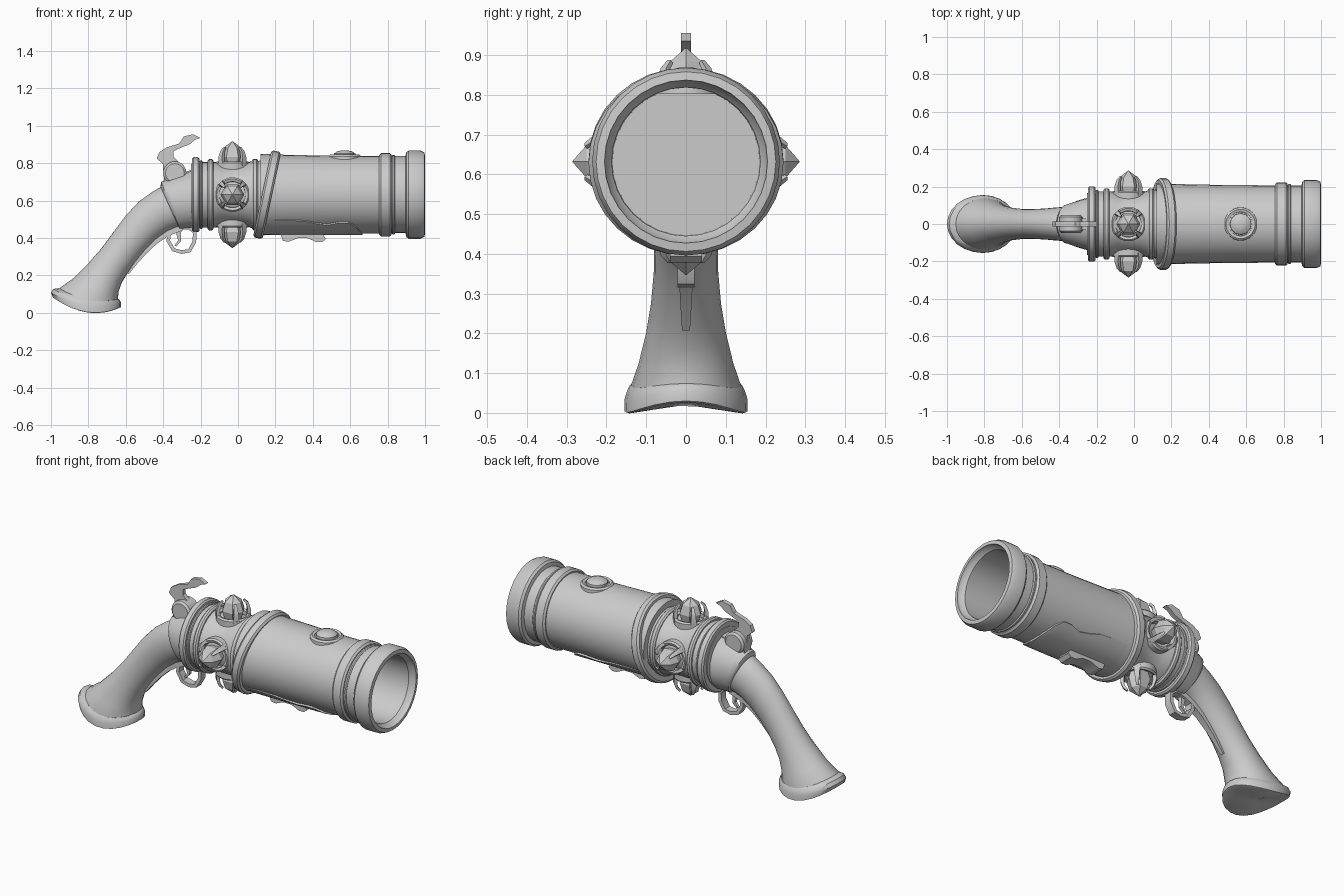
import bpy, bmesh, math
from mathutils import Vector, Matrix

AXIS = 0.632   # height of the barrel axis
N = 32


def finish(name, bm, angle=35):
    bmesh.ops.remove_doubles(bm, verts=bm.verts, dist=1e-5)
    bmesh.ops.recalc_face_normals(bm, faces=bm.faces)
    me = bpy.data.meshes.new(name)
    bm.to_mesh(me)
    bm.free()
    if angle:
        me.shade_smooth()
        me.set_sharp_from_angle(angle=math.radians(angle))
    ob = bpy.data.objects.new(name, me)
    bpy.context.collection.objects.link(ob)
    return ob


def loft(name, rings, angle=35, loop=False):
    """Skin closed rings of points; cap the ends unless they loop."""
    bm = bmesh.new()
    vs = [[bm.verts.new(p) for p in r] for r in rings]
    n = len(vs[0])
    pairs = list(zip(vs, vs[1:])) + ([(vs[-1], vs[0])] if loop else [])
    for a, b in pairs:
        for i in range(n):
            j = (i + 1) % n
            bm.faces.new((a[i], a[j], b[j], b[i]))
    if not loop:
        bm.faces.new(vs[0])
        bm.faces.new(vs[-1])
    return finish(name, bm, angle)


def lathe_x(name, profile, loop=False, center=(0, 0, AXIS)):
    """Turn (x, radius) points around the x axis."""
    rings = [[(x, r * math.cos(t), r * math.sin(t))
              for t in (2 * math.pi * i / N for i in range(N))] for x, r in profile]
    ob = loft(name, rings, loop=loop)
    ob.location = center
    return ob


def lathe_z(name, profile, n=N, angle=35, loop=False):
    """Turn (radius, z) points around the z axis."""
    return loft(name, [[(r * math.cos(t), r * math.sin(t), z)
                for t in (2 * math.pi * i / n for i in range(n))] for r, z in profile],
                angle, loop)


def band(name, x0, x1, r, inner, c=0.008):
    return lathe_x(name, [(x0, inner), (x0, r - c), (x0 + c, r), (x1 - c, r),
                          (x1, r - c), (x1, inner)], loop=True)


def oval_loft(name, sections, n=24):
    """Sections: upper x,z, lower x,z, half width, sideways sag."""
    rings = []
    for ux, uz, lx, lz, w, sag in sections:
        ring = []
        for i in range(n):
            t = 2 * math.pi * i / n
            c, s = math.cos(t) / 2, math.sin(t)
            ring.append(((ux + lx) / 2 + (ux - lx) * c, w * s,
                         (uz + lz) / 2 + (uz - lz) * c - sag * s * s))
        rings.append(ring)
    return loft(name, rings, 40)


def plate(name, outline, half):
    return loft(name, [[(x, y, z) for x, z in outline] for y in (-half, half)], 30)


def sweep(name, path, thick, half, loop=False):
    """Rectangular bar along an x,z path; start/end thickness and half width."""
    pts, rings = [Vector(p) for p in path], []
    m = len(pts)
    for i, p in enumerate(pts):
        a = pts[i - 1] if i or loop else p
        b = pts[(i + 1) % m] if i < m - 1 or loop else p
        d = (b - a).normalized()
        k = i / (m - 1)
        th = thick[0] + (thick[1] - thick[0]) * k
        h = half[0] + (half[1] - half[0]) * k
        nrm = Vector((-d.y, d.x)) * th / 2
        rings.append([((p + nrm * s).x, y * h, (p + nrm * s).y)
                      for s, y in ((1, 1), (1, -1), (-1, -1), (-1, 1))])
    return loft(name, rings, 35, loop)


# Barrel with open bore, flared muzzle and bands
lathe_x("barrel", [(0.12, 0.218), (0.25, 0.213), (0.5, 0.208), (0.895, 0.206),
                   (0.9, 0.226), (0.912, 0.236), (0.975, 0.236), (0.997, 0.226),
                   (1.0, 0.205), (0.985, 0.203), (0.965, 0.187), (0.25, 0.185)])
band("front_band", 0.755, 0.822, 0.223, 0.195, 0.01)
band("thin_band", 0.822, 0.84, 0.213, 0.195, 0.005)
collar = band("slanted_collar", -0.026, 0.026, 0.238, 0.19, 0.01)
collar.location = (0.155, 0, AXIS)
collar.rotation_euler.y = math.radians(12)
collar.scale.y = 1.03

# Breech body and its rings
lathe_x("breech", [(-0.25, 0.165), (-0.2, 0.175), (-0.12, 0.175), (-0.09, 0.163),
                   (0.03, 0.163), (0.07, 0.178), (0.17, 0.185)])
band("rear_ring", -0.247, -0.205, 0.2, 0.15)
band("rear_thin_ring", -0.205, -0.19, 0.183, 0.15, 0.004)
band("middle_ring", -0.162, -0.132, 0.191, 0.15)
band("forward_ring", 0.075, 0.107, 0.191, 0.15)

# Four gems in claw settings around the breech
for k in range(4):
    parts = [lathe_z(f"gem_{k}", [(0.05, 0.15), (0.064, 0.2), (0.048, 0.25), (0.002, 0.285)], 6, 0),
             lathe_z(f"gem_socket_{k}", [(0.092, 0.12), (0.092, 0.168), (0.084, 0.177),
                                         (0.07, 0.172), (0.066, 0.12)], loop=True)]
    for j in range(4):
        claw = sweep(f"gem_claw_{k}_{j}", [(0.08, 0.15), (0.083, 0.2), (0.074, 0.232), (0.056, 0.252)],
                     (0.022, 0.01), (0.017, 0.006))
        claw.data.transform(Matrix.Rotation(math.radians(45 + 90 * j), 4, 'Z'))
        parts.append(claw)
    for ob in parts:
        ob.location = (-0.03, 0, AXIS)
        ob.rotation_euler.x = k * math.pi / 2

# Round stud on top of the barrel
for ob in (lathe_z("stud_rim", [(0.09, 0.17), (0.088, 0.205), (0.078, 0.214), (0.064, 0.21),
                                (0.062, 0.17)], loop=True),
           lathe_z("stud_dome", [(0.06, 0.18), (0.057, 0.219), (0.04, 0.231), (0.018, 0.236)], 12)):
    ob.location = (0.57, 0, AXIS)

# Wavy plate wrapped under the barrel, and the small fin below it
rings = []
for x, deg in ((0.18, 50), (0.25, 51), (0.36, 49), (0.42, 44), (0.48, 41), (0.54, 46),
               (0.59, 46), (0.63, 36), (0.655, 20), (0.665, 6)):
    arc = [math.radians(deg) * (i / 8 - 1) for i in range(17)]
    rings.append([(x, r * math.sin(a), AXIS - r * math.cos(a))
                  for r, seq in ((0.217, arc), (0.198, arc[::-1])) for a in seq])
loft("under_plate", rings)
plate("under_fin", [(0.22, 0.44), (0.24, 0.385), (0.27, 0.38), (0.32, 0.4), (0.37, 0.4),
                    (0.42, 0.378), (0.45, 0.378), (0.47, 0.395), (0.44, 0.44)], 0.04)

# Frame behind the breech, curved grip and saddle-shaped butt cap
oval_loft("frame", [(-0.23, 0.77, -0.23, 0.455, 0.145, 0), (-0.3, 0.74, -0.27, 0.45, 0.13, 0),
                    (-0.385, 0.715, -0.3, 0.448, 0.11, 0), (-0.41, 0.7, -0.31, 0.448, 0.104, 0),
                    (-0.415, 0.675, -0.315, 0.455, 0.092, 0)])
oval_loft("grip", [(-0.3, 0.69, -0.28, 0.46, 0.095, 0), (-0.41, 0.675, -0.33, 0.455, 0.092, 0),
                   (-0.46, 0.645, -0.38, 0.435, 0.088, 0), (-0.53, 0.595, -0.44, 0.39, 0.082, 0),
                   (-0.6, 0.52, -0.5, 0.33, 0.08, 0), (-0.66, 0.44, -0.55, 0.27, 0.081, 0),
                   (-0.73, 0.345, -0.595, 0.205, 0.088, 0), (-0.8, 0.265, -0.622, 0.16, 0.1, 0.01),
                   (-0.88, 0.185, -0.638, 0.115, 0.119, 0.025),
                   (-0.95, 0.135, -0.642, 0.075, 0.138, 0.035), (-0.97, 0.11, -0.64, 0.05, 0.14, 0.04)])
oval_loft("butt_cap", [(-0.955, 0.132, -0.638, 0.074, 0.138, 0.035),
                       (-0.988, 0.128, -0.632, 0.068, 0.147, 0.04),
                       (-1.0, 0.108, -0.625, 0.055, 0.154, 0.044),
                       (-0.99, 0.083, -0.626, 0.03, 0.155, 0.052),
                       (-0.97, 0.073, -0.635, 0.026, 0.147, 0.048),
                       (-0.83, 0.035, -0.77, 0.02, 0.03, 0.01)])

# Hammer with side drum
plate("hammer", [(-0.4, 0.76), (-0.4, 0.795), (-0.435, 0.825), (-0.42, 0.86), (-0.38, 0.885),
                 (-0.315, 0.905), (-0.29, 0.943), (-0.24, 0.955), (-0.2, 0.935), (-0.23, 0.925),
                 (-0.26, 0.9), (-0.3, 0.885), (-0.345, 0.865), (-0.345, 0.835), (-0.3, 0.79),
                 (-0.29, 0.74)], 0.013)
drum = lathe_z("hammer_drum", [(0.05, -0.048), (0.062, -0.038), (0.062, 0.038), (0.05, 0.048)], 20)
drum.location = (-0.338, 0, 0.748)
drum.rotation_euler.x = math.pi / 2
plate("hammer_rest", [(-0.4, 0.69), (-0.39, 0.75), (-0.29, 0.75), (-0.235, 0.77), (-0.235, 0.69)], 0.03)

# Trigger guard, trigger and the tail strip running down the grip
sweep("trigger_guard", [(-0.315, 0.455), (-0.365, 0.435), (-0.373, 0.385), (-0.345, 0.337),
                        (-0.3, 0.325), (-0.26, 0.332), (-0.233, 0.38), (-0.232, 0.43), (-0.26, 0.455)],
      (0.02, 0.02), (0.022, 0.022), loop=True)
sweep("trigger", [(-0.31, 0.47), (-0.318, 0.42), (-0.312, 0.385), (-0.335, 0.358)],
      (0.03, 0.01), (0.013, 0.008))
sweep("grip_strip", [(-0.3, 0.455), (-0.375, 0.425), (-0.44, 0.38), (-0.5, 0.322), (-0.55, 0.264),
                     (-0.59, 0.212)], (0.03, 0.016), (0.026, 0.01))
